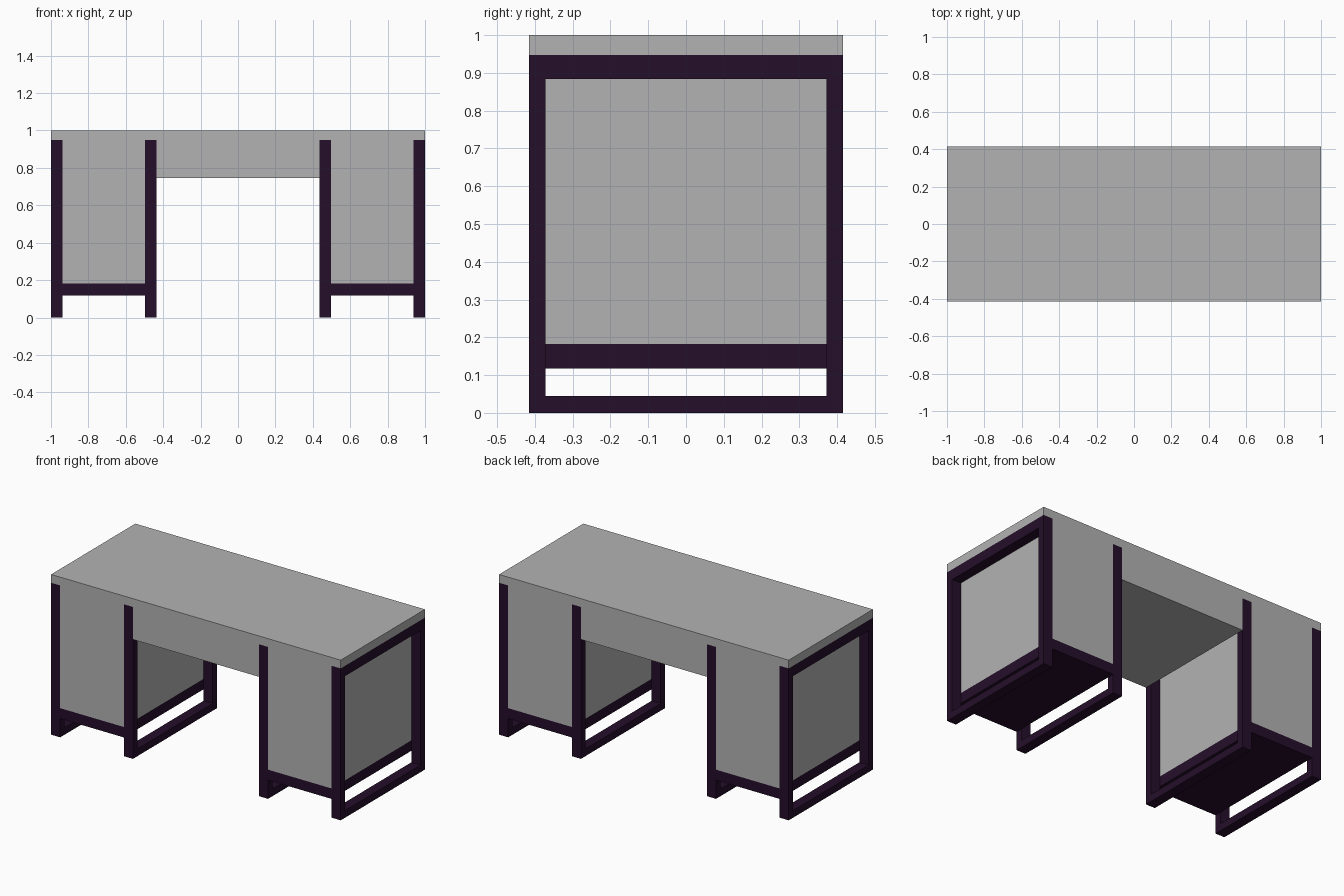
import bpy
import bmesh

if "Cube" in bpy.data.objects:
    bpy.data.objects.remove(bpy.data.objects["Cube"])


def material(name, rgb):
    m = bpy.data.materials.new(name)
    m.diffuse_color = (*rgb, 1.0)
    m.use_nodes = True
    m.node_tree.nodes["Principled BSDF"].inputs["Base Color"].default_value = m.diffuse_color
    return m


grey = material("light grey", (0.45, 0.45, 0.45))
plum = material("dark plum", (0.018, 0.0045, 0.023))

D = 0.415          # half depth of the desk
TOP_Z = 0.948      # underside of the tabletop
BAR = 0.043        # thickness of posts and bottom bar seen from the side
OUT, IN = 1.0, 0.435   # outer and inner limits of each pedestal
FRAME_W = 0.063    # frame width across the desk


def finish(name, bm, mat):
    bmesh.ops.recalc_face_normals(bm, faces=bm.faces)
    mesh = bpy.data.meshes.new(name)
    bm.to_mesh(mesh)
    bm.free()
    mesh.materials.append(mat)
    obj = bpy.data.objects.new(name, mesh)
    bpy.context.collection.objects.link(obj)
    return obj


def box(name, x0, x1, y0, y1, z0, z1, mat):
    bm = bmesh.new()
    bmesh.ops.create_cube(bm, size=1)
    for v in bm.verts:
        v.co = ((x0 + x1) / 2 + v.co.x * (x1 - x0),
                (y0 + y1) / 2 + v.co.y * (y1 - y0),
                (z0 + z1) / 2 + v.co.z * (z1 - z0))
    return finish(name, bm, mat)


def frame(name, x0, x1):
    """Rectangular loop standing in the depth direction, extruded across."""
    outer = [(-D, 0), (D, 0), (D, TOP_Z), (-D, TOP_Z)]
    y = D - BAR
    inner = [(-y, 0.045), (y, 0.045), (y, 0.884), (-y, 0.884)]
    bm = bmesh.new()
    o = [bm.verts.new((x0, *p)) for p in outer]
    i = [bm.verts.new((x0, *p)) for p in inner]
    for a in range(4):
        b = (a + 1) % 4
        bm.faces.new((o[a], o[b], i[b], i[a]))
    ext = bmesh.ops.extrude_face_region(bm, geom=bm.faces[:], use_keep_orig=True)
    for v in ext["geom"]:
        if isinstance(v, bmesh.types.BMVert):
            v.co.x = x1
    return finish(name, bm, plum)


# Tabletop and the drawer box over the knee space
box("tabletop", -1, 1, -D, D, TOP_Z, 1.0, grey)
box("center_drawer_box", -IN, IN, -D, D, 0.745, TOP_Z, grey)

# Two pedestals: a cabinet on a shelf, held between two loop frames
for side, s in (("left", -1), ("right", 1)):
    def span(a, b):
        return sorted((s * a, s * b))

    frame(side + "_outer_frame", *span(OUT - FRAME_W, OUT))
    frame(side + "_inner_frame", *span(IN, IN + FRAME_W))
    mid = span(IN + FRAME_W, OUT - FRAME_W)
    box(side + "_cabinet", *mid, -D, D, 0.182, TOP_Z, grey)
    box(side + "_shelf", *mid, -D, D, 0.117, 0.182, plum)
